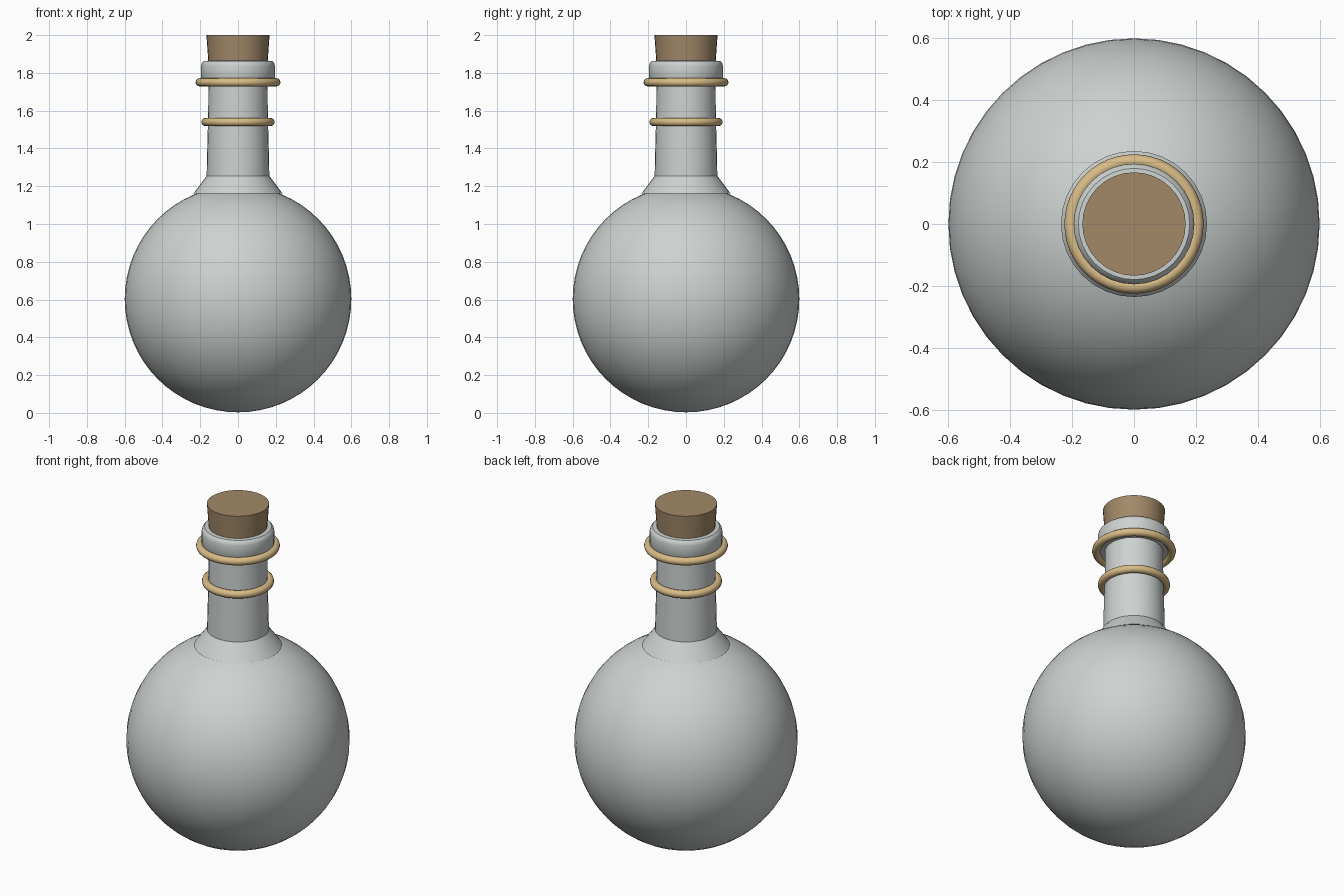
import bpy
import math

cube = bpy.data.objects.get("Cube")
if cube:
    bpy.data.objects.remove(cube, do_unlink=True)


def make_material(name, color):
    mat = bpy.data.materials.new(name)
    mat.use_nodes = True
    rgba = (*color, 1)
    mat.diffuse_color = rgba
    mat.node_tree.nodes["Principled BSDF"].inputs["Base Color"].default_value = rgba
    return mat


glass = make_material("pale grey glass", (0.61, 0.65, 0.64))
cork = make_material("brown cork", (0.36, 0.25, 0.14))
cord = make_material("tan cord", (0.69, 0.50, 0.24))


def finish(name, mat, angle=35):
    obj = bpy.context.object
    obj.name = obj.data.name = name
    obj.data.materials.append(mat)
    bpy.ops.object.shade_smooth_by_angle(angle=math.radians(angle))
    return obj


def lathe(name, profile, mat, sides=32):
    """Revolve (radius, height) points around z; the ends are capped."""
    verts = [(r * math.cos(math.tau * i / sides), r * math.sin(math.tau * i / sides), z)
             for r, z in profile for i in range(sides)]
    faces = []
    for row in range(len(profile) - 1):
        for i in range(sides):
            j = (i + 1) % sides
            a, b = row * sides, (row + 1) * sides
            faces.append((a + i, a + j, b + j, b + i))
    faces.append(tuple(reversed(range(sides))))
    faces.append(tuple(range(len(verts) - sides, len(verts))))
    mesh = bpy.data.meshes.new(name)
    mesh.from_pydata(verts, [], faces)
    obj = bpy.data.objects.new(name, mesh)
    bpy.context.collection.objects.link(obj)
    bpy.ops.object.select_all(action="DESELECT")
    obj.select_set(True)
    bpy.context.view_layer.objects.active = obj
    return finish(name, mat)


def ring(name, radius, thickness, z):
    bpy.ops.mesh.primitive_torus_add(major_segments=48, minor_segments=12,
                                     major_radius=radius, minor_radius=thickness,
                                     location=(0, 0, z))
    return finish(name, cord, 60)


# Round body
bpy.ops.mesh.primitive_uv_sphere_add(segments=48, ring_count=32, radius=0.6,
                                     location=(0, 0, 0.603))
finish("round_body", glass)

# Flared collar and slightly tapered neck
lathe("neck", [(0.236, 1.161), (0.166, 1.255), (0.164, 1.35),
               (0.158, 1.58), (0.156, 1.78)], glass)

# Lip with softened edges
lathe("lip", [(0.185, 1.745), (0.195, 1.76), (0.195, 1.838), (0.191, 1.852),
              (0.18, 1.863), (0.15, 1.865)], glass)

# Tapered stopper
lathe("stopper", [(0.153, 1.80), (0.167, 2.0)], cork)

# Cords around the neck
ring("lower_cord", 0.172, 0.022, 1.54)
ring("upper_cord", 0.203, 0.022, 1.75)
